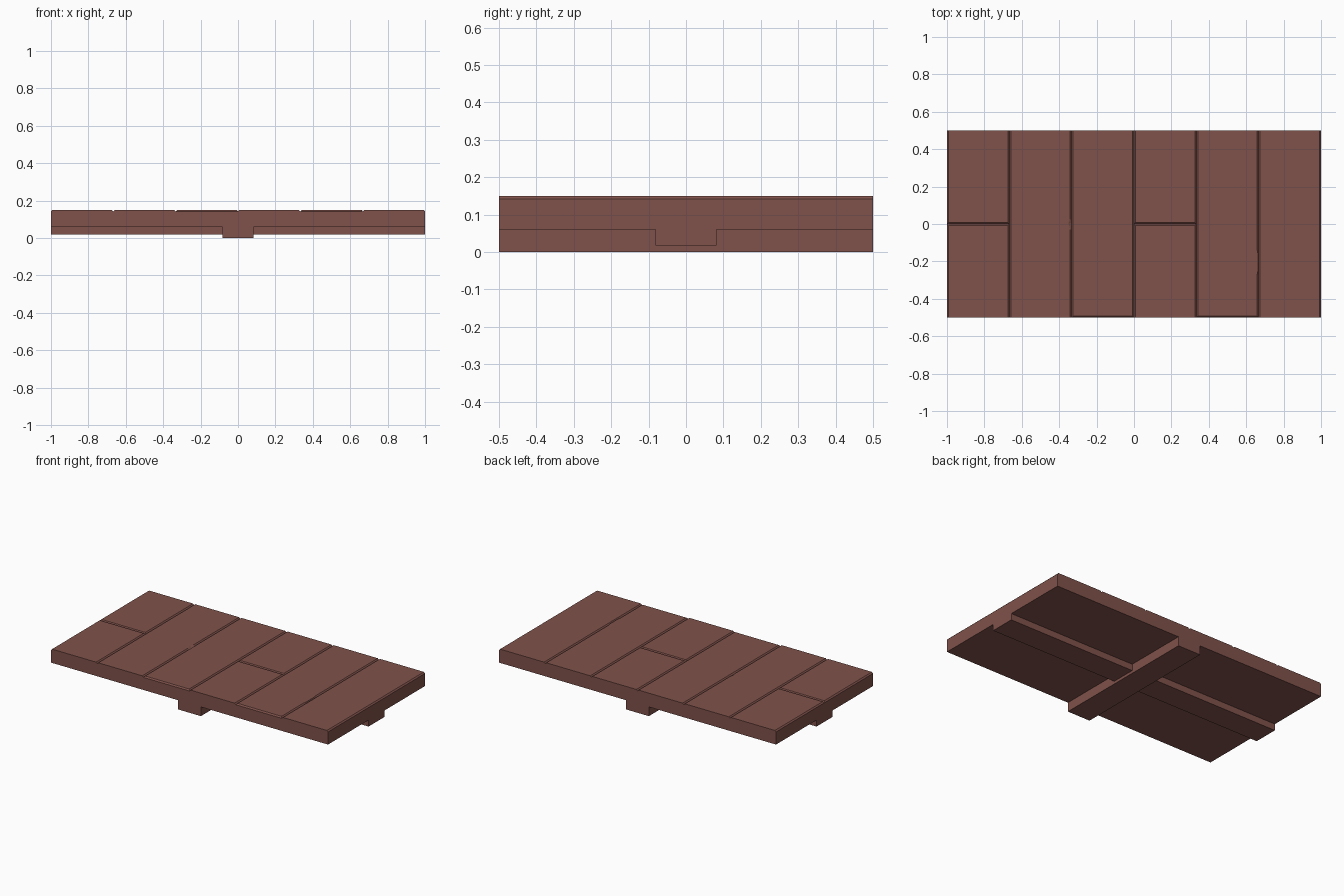
import bpy, bmesh

if "Cube" in bpy.data.objects:
    bpy.data.objects.remove(bpy.data.objects["Cube"])

wood = bpy.data.materials.new("brown wood")
wood.diffuse_color = (0.216, 0.084, 0.069, 1)
wood.use_nodes = True
wood.node_tree.nodes["Principled BSDF"].inputs["Base Color"].default_value = wood.diffuse_color

Z_UNDER, Z_GROOVE, Z_TOP = 0.06, 0.142, 0.15
C = 0.008          # bevel width of the plank edges


def finish(name, bm):
    bmesh.ops.remove_doubles(bm, verts=bm.verts[:], dist=1e-5)
    me = bpy.data.meshes.new(name)
    bm.to_mesh(me)
    bm.free()
    me.materials.append(wood)
    ob = bpy.data.objects.new(name, me)
    bpy.context.collection.objects.link(ob)


def box(name, x, y, z0, z1):
    """Open-topped box, its top is closed by the part above."""
    bm = bmesh.new()
    ring = [(-x, -y), (x, -y), (x, y), (-x, y)]
    lo = [bm.verts.new((a, b, z0)) for a, b in ring]
    hi = [bm.verts.new((a, b, z1)) for a, b in ring]
    bm.faces.new(lo[::-1])
    for i in range(4):
        j = (i + 1) % 4
        bm.faces.new((lo[i], lo[j], hi[j], hi[i]))
    finish(name, bm)


def plank(name, x0, x1, y0, y1, front=0, back=0, chips=()):
    """Plank top with bevelled long edges; chips are (y, extra inset) on the right edge."""
    base = [(x0, y0), (x1, y0)] + [(x1, y) for y, d in chips] + [(x1, y1), (x0, y1)]
    top = [(x0 + C, y0 + front), (x1 - C, y0 + front)]
    top += [(x1 - C - d, y) for y, d in chips]
    top += [(x1 - C, y1 - back), (x0 + C, y1 - back)]
    bm = bmesh.new()
    lo = [bm.verts.new((a, b, Z_GROOVE)) for a, b in base]
    hi = [bm.verts.new((a, b, Z_TOP)) for a, b in top]
    bm.faces.new(hi)
    n = len(lo)
    for i in range(n):
        j = (i + 1) % n
        bm.faces.new((lo[i], lo[j], hi[j], hi[i]))
    finish(name, bm)


# slab and the two crossing beams underneath
box("floor_slab", 1, 0.5, Z_UNDER, Z_GROOVE)
box("cross_beam", 0.082, 0.5, 0.0, Z_UNDER)
box("long_beam", 1, 0.082, 0.018, Z_UNDER)

# six rows of planks, two of them split in half
W = 1 / 3
chips = {1: [(-0.03, 0), (0.005, 0.009), (0.025, 0)],
         4: [(-0.27, 0), (-0.25, -0.004), (-0.16, -0.004), (-0.14, 0)]}
for i in range(6):
    x0, x1 = -1 + i * W, -1 + (i + 1) * W
    if i in (0, 3):
        plank(f"half_plank_front_{i}", x0, x1, -0.5, 0.0, back=C)
        plank(f"half_plank_back_{i}", x0, x1, 0.0, 0.5, front=C)
    else:
        plank(f"plank_{i}", x0, x1, -0.5, 0.5,
              front=C if i in (2, 4) else 0, chips=chips.get(i, ()))
